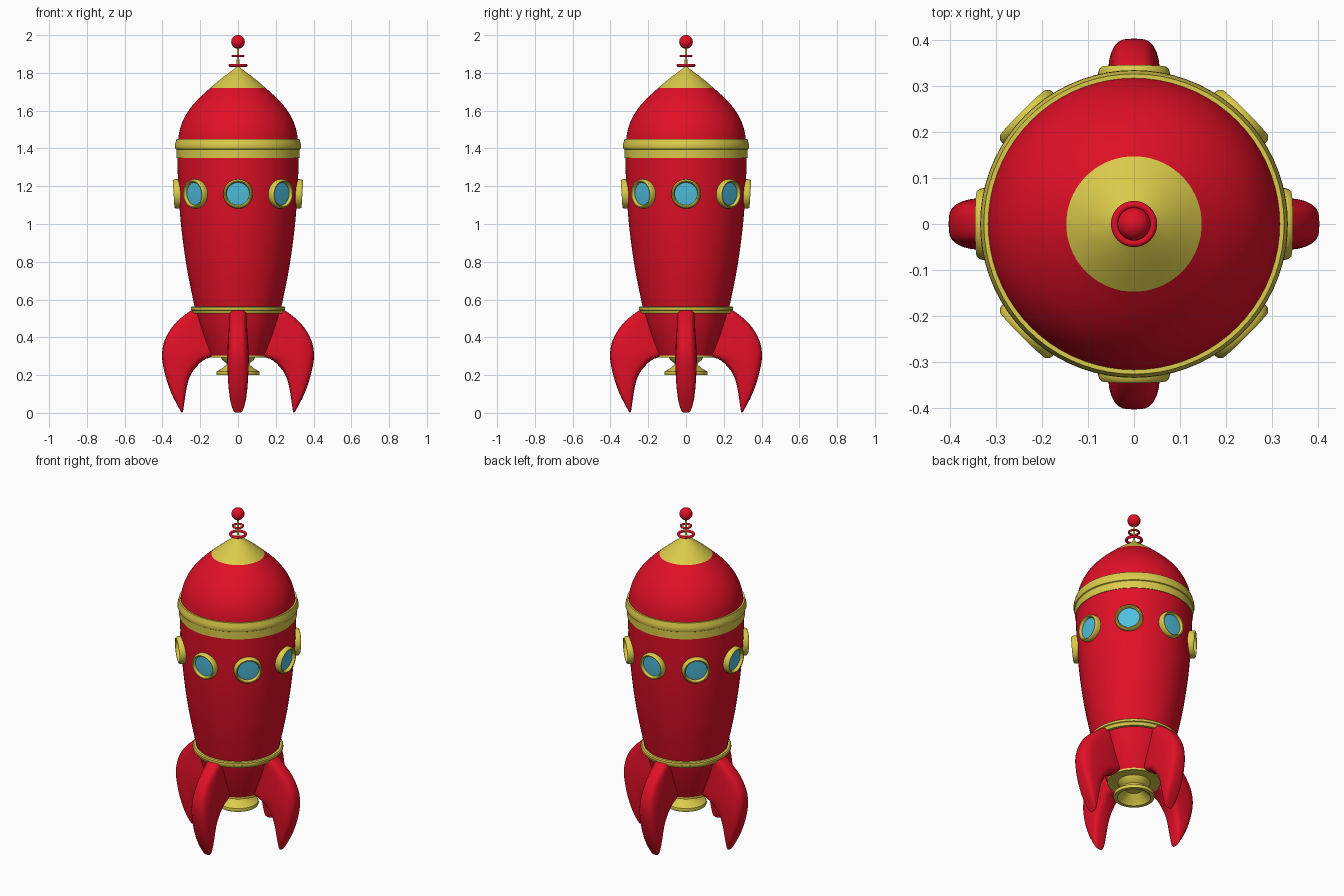
import bpy, bmesh, math
from mathutils import Matrix, Vector

if "Cube" in bpy.data.objects:
    bpy.data.objects.remove(bpy.data.objects["Cube"])


def material(name, rgb):
    m = bpy.data.materials.new(name)
    m.diffuse_color = (*rgb, 1)
    m.use_nodes = True
    m.node_tree.nodes["Principled BSDF"].inputs["Base Color"].default_value = m.diffuse_color
    return m


RED = material("red paint", (0.75, 0.005, 0.02))
GOLD = material("gold trim", (0.71, 0.60, 0.07))
BLUE = material("blue glass", (0.08, 0.52, 0.74))


def finish(bm, name, mat, angle=35, matrix=None):
    bmesh.ops.remove_doubles(bm, verts=bm.verts, dist=1e-5)
    bmesh.ops.recalc_face_normals(bm, faces=bm.faces)
    if matrix:
        bm.transform(matrix)
    me = bpy.data.meshes.new(name)
    bm.to_mesh(me)
    bm.free()
    me.materials.append(mat)
    ob = bpy.data.objects.new(name, me)
    bpy.context.collection.objects.link(ob)
    bpy.ops.object.select_all(action='DESELECT')
    ob.select_set(True)
    bpy.context.view_layer.objects.active = ob
    bpy.ops.object.shade_smooth_by_angle(angle=math.radians(angle))
    return ob


def curve_points(pts, n=4):
    """Catmull-Rom smoothing of a list of equal-length tuples."""
    p = [Vector(q) for q in pts]
    p = [2 * p[0] - p[1]] + p + [2 * p[-1] - p[-2]]
    out = []
    for i in range(1, len(p) - 2):
        a, b, c, d = p[i - 1:i + 3]
        for k in range(n):
            t = k / n
            out.append(0.5 * (2 * b + (c - a) * t + (2 * a - 5 * b + 4 * c - d) * t * t
                              + (3 * b - a - 3 * c + d) * t ** 3))
    return out + [p[-2]]


def loft(rings, caps=False):
    bm = bmesh.new()
    rows = [[bm.verts.new(v) for v in r] for r in rings]
    n = len(rows[0])
    for a, b in zip(rows, rows[1:]):
        for i in range(n):
            j = (i + 1) % n
            bm.faces.new((a[i], a[j], b[j], b[i]))
    if caps:
        bm.faces.new(rows[0])
        bm.faces.new(rows[-1])
    return bm


def lathe(name, profile, mat, smooth=False, seg=72, caps=False, matrix=None):
    if smooth:
        profile = curve_points(profile)
    rings = [[(r * math.cos(2 * math.pi * i / seg), r * math.sin(2 * math.pi * i / seg), z)
              for i in range(seg)] for r, z in profile]
    return finish(loft(rings, caps), name, mat, matrix=matrix)


def torus(name, major, minor, z, mat):
    prof = [(major + minor * math.cos(t * math.pi / 6), z + minor * math.sin(t * math.pi / 6))
            for t in range(13)]
    return lathe(name, prof, mat, seg=48)


# hull and nose
lathe("hull", [(.145, .30), (.165, .35), (.197, .44), (.222, .53), (.240, .61), (.273, .78),
               (.300, .98), (.315, 1.17), (.322, 1.36)], RED, True, caps=True)
lathe("nose_dome", [(.318, 1.44), (.308, 1.50), (.288, 1.555), (.255, 1.61), (.207, 1.665),
                    (.147, 1.72)], RED, True)
lathe("nose_tip", [(.147, 1.72), (.088, 1.77), (.037, 1.808), (.012, 1.828), (.006, 1.84)],
      GOLD, True)

# gold bands
lathe("upper_band", [(.315, 1.35), (.325, 1.35), (.326, 1.395), (.331, 1.398), (.334, 1.408),
                     (.333, 1.425), (.328, 1.438), (.326, 1.45), (.310, 1.45)], GOLD)
lathe("lower_band", [(.215, .525), (.236, .525), (.242, .535), (.244, .542), (.250, .545),
                     (.250, .558), (.244, .563), (.225, .563)], GOLD)

# engine nozzle
lathe("nozzle", [(0, .305), (.147, .305), (.147, .293), (.09, .293), (.083, .28), (.06, .262),
                 (.064, .252), (.085, .235), (.112, .22), (.115, .21), (.112, .20), (.092, .20),
                 (.085, .21), (.065, .228), (.045, .25), (0, .25)], GOLD)

# antenna
lathe("antenna_rod", [(.007, 1.82), (.006, 1.95)], GOLD, seg=16, caps=True)
torus("antenna_ring_large", .042, .008, 1.84, RED)
torus("antenna_ring_small", .028, .006, 1.89, RED)
lathe("antenna_ball", [(.036 * math.sin(t * math.pi / 16), 1.964 - .036 * math.cos(t * math.pi / 16))
                       for t in range(17)], RED, seg=32)

# portholes around the hull
for k in range(8):
    m = (Matrix.Rotation(k * math.pi / 4, 4, 'Z') @ Matrix.Translation((.313, 0, 1.16))
         @ Matrix.Rotation(math.radians(93.5), 4, 'Y'))
    lathe(f"porthole_frame_{k + 1}", [(.077, -.03), (.078, .014), (.076, .023), (.071, .028),
                                      (.066, .027), (.061, .020), (.060, .008), (.060, -.02)],
          GOLD, seg=40, matrix=m)
    lathe(f"porthole_glass_{k + 1}", [(.061, .010), (.03, .012), (0, .012)], BLUE, seg=40, matrix=m)

# fins: outer r, outer z, inner r, inner z, half thickness
STATIONS = [(.235, .55, .18, .52, .040), (.262, .533, .16, .48, .046), (.305, .50, .14, .43, .048),
            (.352, .45, .12, .37, .051), (.388, .385, .11, .32, .055), (.402, .32, .135, .298, .057),
            (.399, .265, .187, .277, .057), (.386, .204, .238, .222, .055),
            (.370, .15, .262, .172, .052), (.350, .098, .275, .115, .047),
            (.325, .048, .284, .056, .038), (.303, .008, .290, .014, .024),
            (.299, .001, .294, .003, .012)]


def fin_ring(s, n=28):
    ro, zo, ri, zi, h = s
    ring = []
    for i in range(n):
        a = 2 * math.pi * i / n
        c, d = math.cos(a), math.sin(a)
        u = math.copysign(abs(c) ** .6, c)      # rounded-box section
        v = math.copysign(abs(d) ** .6, d)
        ring.append(((ro + ri) / 2 + u * (ro - ri) / 2, v * h, (zo + zi) / 2 + u * (zo - zi) / 2))
    return ring


for k, side in enumerate(("right", "back", "left", "front")):
    rings = [fin_ring(s) for s in curve_points(STATIONS, 3)]
    finish(loft(rings, True), f"{side}_fin", RED, 60, Matrix.Rotation(k * math.pi / 2, 4, 'Z'))
